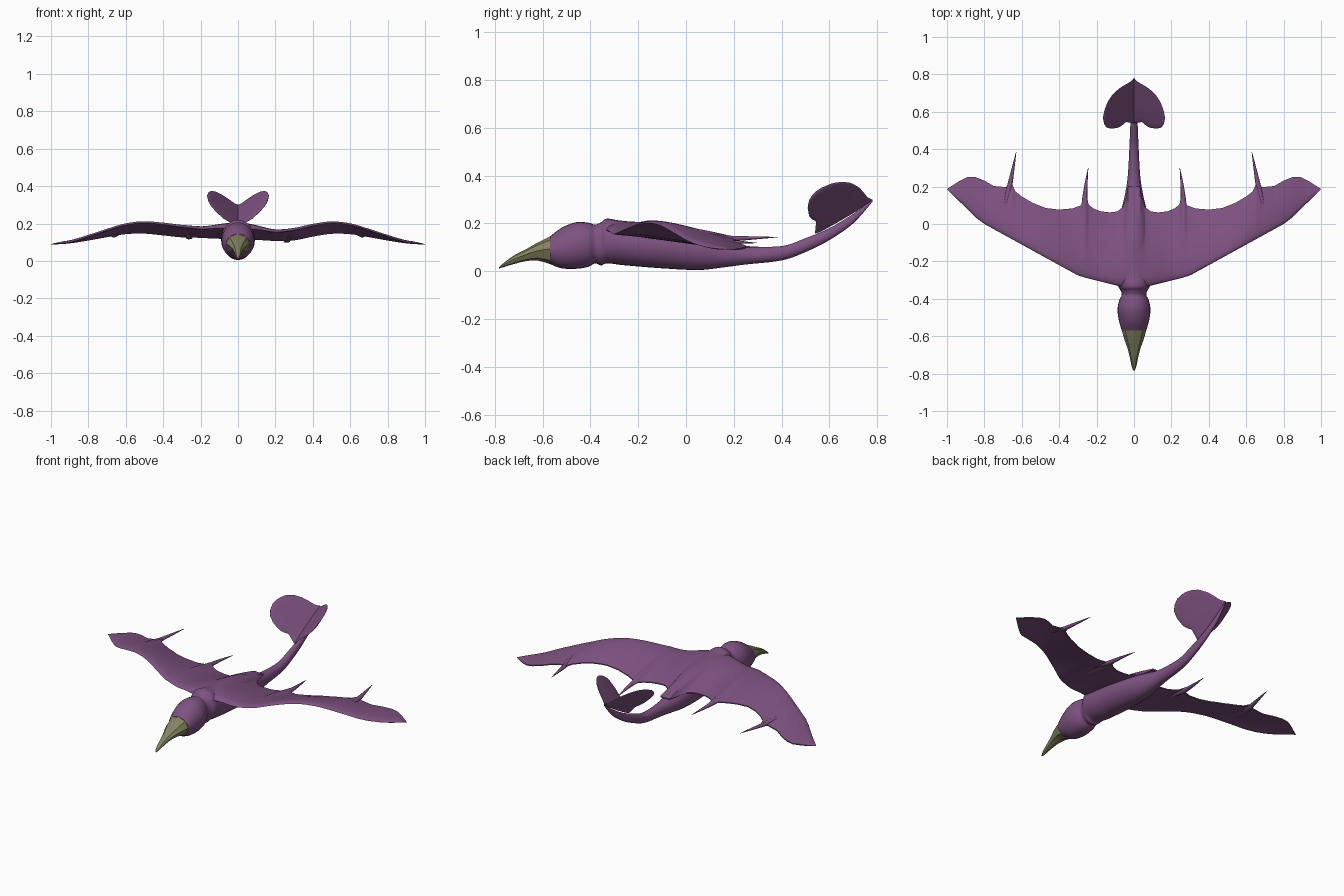
import bpy, bmesh, math

if "Cube" in bpy.data.objects:
    bpy.data.objects.remove(bpy.data.objects["Cube"])

def material(name, col):
    m = bpy.data.materials.new(name)
    m.diffuse_color = (*col, 1)
    m.use_nodes = True
    m.node_tree.nodes["Principled BSDF"].inputs["Base Color"].default_value = m.diffuse_color
    return m

SKIN = material("purple_skin", (0.21, 0.085, 0.22))
HORN = material("olive_horn", (0.23, 0.23, 0.12))

def lin(pts, x):
    """Linear interpolation in a list of (key, value...) rows."""
    if x <= pts[0][0]:
        return pts[0][1:]
    for p, q in zip(pts, pts[1:]):
        if x <= q[0]:
            t = (x - p[0]) / (q[0] - p[0])
            return tuple(a + (b - a) * t for a, b in zip(p[1:], q[1:]))
    return pts[-1][1:]

def smooth(pts, n):
    """Resample control rows with a Catmull-Rom spline."""
    out = []
    for i in range(len(pts) - 1):
        p0, p1, p2, p3 = (pts[max(i - 1, 0)], pts[i], pts[i + 1], pts[min(i + 2, len(pts) - 1)])
        for k in range(n):
            t = k / n
            out.append(tuple(0.5 * (2 * b + (c - a) * t + (2 * a - 5 * b + 4 * c - d) * t * t
                             + (3 * b - a - 3 * c + d) * t ** 3)
                             for a, b, c, d in zip(p0, p1, p2, p3)))
    return out + [pts[-1]]

def loft(name, rings, mat, angle=50):
    """Skin a list of closed rings and cap both ends."""
    bm = bmesh.new()
    vs = [[bm.verts.new(p) for p in r] for r in rings]
    n = len(vs[0])
    for a, b in zip(vs, vs[1:]):
        for i in range(n):
            j = (i + 1) % n
            bm.faces.new((a[i], a[j], b[j], b[i]))
    bm.faces.new(vs[0])
    bm.faces.new(vs[-1])
    bmesh.ops.remove_doubles(bm, verts=bm.verts, dist=1e-5)
    bmesh.ops.recalc_face_normals(bm, faces=bm.faces)
    me = bpy.data.meshes.new(name)
    bm.to_mesh(me)
    bm.free()
    me.materials.append(mat)
    ob = bpy.data.objects.new(name, me)
    bpy.context.collection.objects.link(ob)
    bpy.ops.object.select_all(action='DESELECT')
    ob.select_set(True)
    bpy.context.view_layer.objects.active = ob
    if angle:
        bpy.ops.object.shade_smooth_by_angle(angle=math.radians(angle))
    return ob

def oval(y, z0, z1, w, n=28):
    c, h = (z0 + z1) / 2, (z1 - z0) / 2
    return [(w * math.cos(2 * math.pi * i / n), y, c + h * math.sin(2 * math.pi * i / n))
            for i in range(n)]

def sheet(name, xs, outline, zfun, thick, n=18):
    """Thin aerofoil surface spanning x, symmetric outline."""
    rings = []
    for x in xs:
        a, b = lin(outline[0], abs(x))[0], lin(outline[1], abs(x))[0]
        fade = min(1, (b - a) / 0.1)
        s = [(1 - math.cos(math.pi * i / n)) / 2 for i in range(n + 1)]
        h = [fade * (thick(x) * 1.3 * math.sqrt(k) * (1 - k) + 0.003 * min(1, 20 * k)) for k in s]
        pts = [(x, a + (b - a) * k, zfun(x, k, a + (b - a) * k)) for k in s]
        up = [(p[0], p[1], p[2] + d) for p, d in zip(pts, h)]
        dn = [(p[0], p[1], p[2] - d) for p, d in zip(pts, h)]
        rings.append(up + dn[:0:-1])
    return loft(name, rings, SKIN)

# Head, neck collar, body and rising tail: (y, bottom, top, half width)
body = [(-.57, .03, .145, .065), (-.52, .012, .182, .08), (-.46, .01, .205, .088),
        (-.41, .018, .203, .08), (-.38, .033, .195, .066), (-.355, .024, .205, .072),
        (-.33, .033, .22, .085), (-.26, .025, .21, .09), (-.1, .012, .198, .088),
        (.05, .005, .165, .072), (.15, .015, .125, .05), (.25, .028, .105, .034),
        (.4, .045, .105, .025), (.5, .08, .138, .021), (.6, .13, .18, .016),
        (.7, .2, .24, .011), (.78, .29, .3, .003)]
loft("body", [oval(*r) for r in smooth(body, 5)], SKIN)

# Hooked faceted beak: (y, bottom, top, half width)
beak = [(-.57, .03, .145, .065), (-.62, .044, .12, .051), (-.67, .042, .092, .033),
        (-.72, .03, .066, .021), (-.76, .018, .037, .013), (-.782, .011, .018, .005)]

def beak_ring(y, z0, z1, w):
    c = z0 + (z1 - z0) * .55
    return [(0, y, z1), (w * .7, y, c + (z1 - c) * .7), (w, y, c), (w * .65, y, z0 + (c - z0) * .25),
            (0, y, z0), (-w * .65, y, z0 + (c - z0) * .25), (-w, y, c), (-w * .7, y, c + (z1 - c) * .7)]
loft("beak", [beak_ring(*r) for r in smooth(beak, 3)], HORN, 30)

# Wings: leading edge, scalloped trailing edge, and heights of both
LEAD = [(0, -.338), (.07, -.335), (.13, -.32), (.25, -.29), (.3, -.275), (.8, 0), (.84, .03), (1, .185)]
TRAIL = [(0, .2), (.032, .2), (.043, .14), (.06, .09), (.09, .067), (.13, .062), (.18, .068),
         (.22, .085), (.243, .105), (.255, .16), (.267, .16), (.283, .1), (.33, .083), (.4, .077),
         (.47, .085), (.54, .112), (.6, .147), (.635, .175), (.652, .215), (.668, .215),
         (.685, .197), (.75, .203), (.8, .232), (.85, .252), (.89, .252), (.94, .226), (1, .187)]
HEIGHTS = smooth([(0, .175, .115), (.1, .17, .115), (.2, .155, .11), (.3, .165, .113), (.4, .188, .133),
                  (.5, .202, .148), (.6, .192, .146), (.7, .163, .13), (.8, .13, .112),
                  (.9, .1, .097), (1, .09, .088)], 6)

def wing_z(x, s, y=0):
    zl, zt = lin(HEIGHTS, abs(x))
    lift = .018 * math.exp(-((x + .25) / .15) ** 2)
    return zl + (zt - zl) * s + lift + .014 * (1 - abs(x)) ** .5 * math.sin(math.pi * s ** .6)

def wing_thick(x):
    return .018 * (1 - .6 * abs(x)) + .04 * math.exp(-(x / .11) ** 2)

xs = sorted({i / 75 for i in range(-75, 76)} | {sg * p[0] for p in TRAIL for sg in (-1, 1)})
sheet("wings", xs, (LEAD, TRAIL), wing_z, wing_thick)

# Finger spikes with ribs running into the wing: (x, y, radius)
SPIKES = {"inner": [(.28, -.15, .004), (.275, 0, .01), (.266, .1, .015), (.258, .2, .009), (.245, .3, .001)],
          "outer": [(.72, 0, .003), (.69, .1, .009), (.668, .19, .014), (.65, .28, .009), (.63, .385, .001)]}
for key, path in SPIKES.items():
    for side, sg in (("right", 1), ("left", -1)):
        rings = []
        for x, y, r in smooth(path, 5):
            a, b = lin(LEAD, x)[0], .1 if key == "inner" else .2
            s = max(0, min(1, (y - a) / (b - a)))
            z = wing_z(sg * x, s) - (.05 * max(0, y - b) if key == "inner" else 0)
            rings.append([(sg * x + r * math.cos(k * math.pi / 5), y, z + .8 * r * math.sin(k * math.pi / 5))
                          for k in range(10)])
        loft(f"{key}_spike_{side}", rings, SKIN)

# V-shaped tail fin
FRONT = [(0, .54), (.045, .545), (.06, .53), (.08, .516), (.12, .509), (.145, .515), (.158, .53), (.166, .565)]
BACK = [(0, .78), (.02, .76), (.05, .743), (.08, .724), (.115, .692), (.14, .655), (.158, .61), (.166, .568)]

def fin_z(x, s, y):
    return lin([(.5, .135), (.55, .165), (.62, .205), (.7, .25), (.78, .297)], y)[0] + 1.05 * abs(x)
fx = sorted({i * .166 / 24 for i in range(-24, 25)})
sheet("tail_fin", fx, (FRONT, BACK), fin_z, lambda x: .012)
